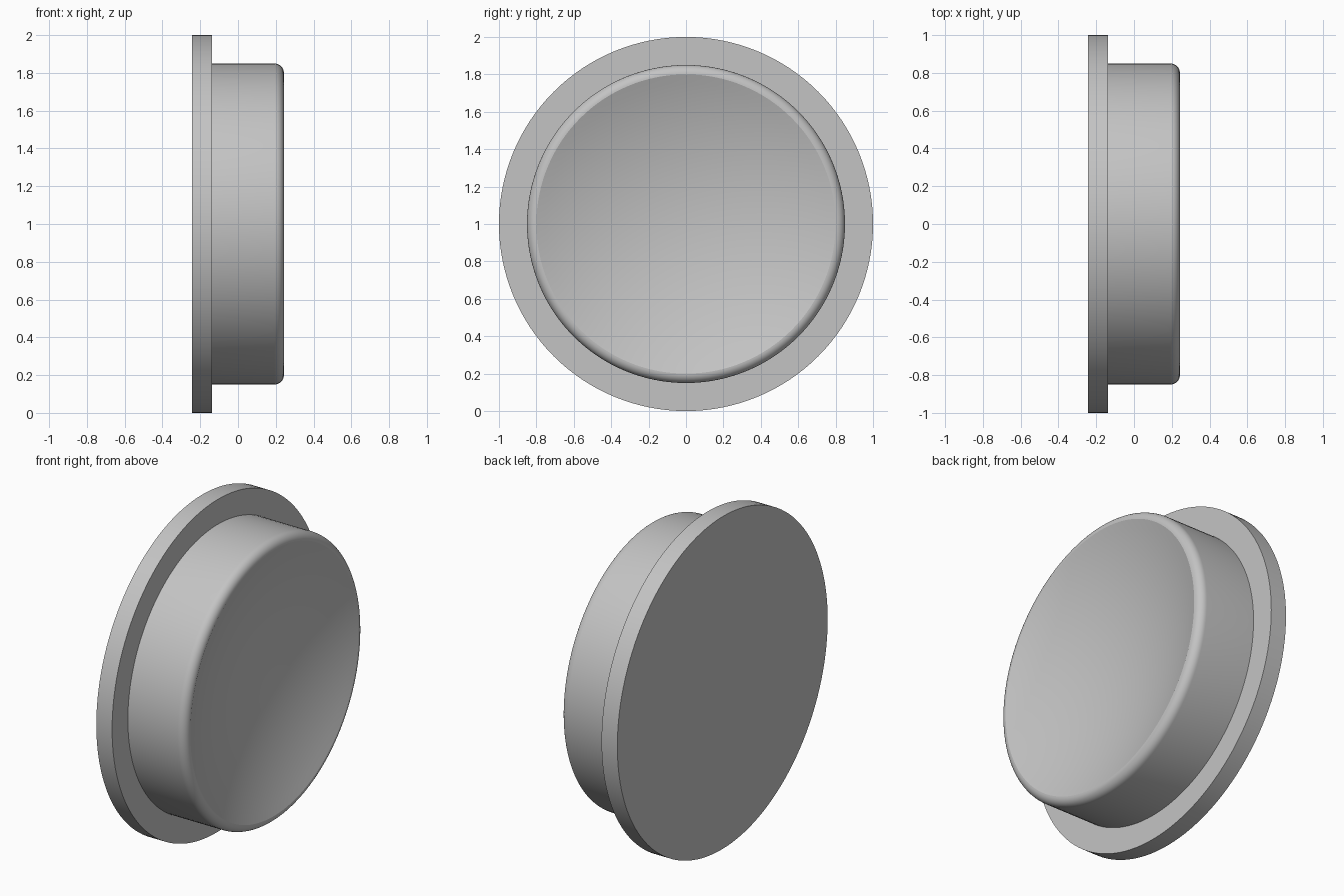
import bpy, bmesh
from math import sin, cos, pi, radians, asin
from mathutils import Vector, Matrix

cube = bpy.data.objects.get("Cube")
if cube:
    bpy.data.objects.remove(cube, do_unlink=True)

SEGMENTS = 128
HALF = 0.243          # half the thickness along x
FLANGE_FACE = -0.138  # inner face of the flange
BODY_R, FILLET = 0.85, 0.05
DISH_R, DISH_SPHERE = BODY_R - FILLET, 2.1

# Flat grey material
grey = bpy.data.materials.new("light grey")
grey.use_nodes = True
colour = (0.55, 0.55, 0.55, 1)
grey.diffuse_color = colour
grey.node_tree.nodes["Principled BSDF"].inputs["Base Color"].default_value = colour

# Half section (x, radius): flat back, flange, body wall
profile = [(-HALF, 0), (-HALF, 1), (FLANGE_FACE, 1), (FLANGE_FACE, BODY_R)]

# Rounded rim
for i in range(11):
    a = pi / 2 * i / 10
    profile.append((HALF - FILLET + FILLET * sin(a), DISH_R + FILLET * cos(a)))

# Shallow spherical dish
edge = asin(DISH_R / DISH_SPHERE)
centre_x = HALF + DISH_SPHERE * cos(edge)
for i in range(1, 17):
    a = edge * (1 - i / 16)
    profile.append((centre_x - DISH_SPHERE * cos(a), DISH_SPHERE * sin(a)))

# Revolve the section about the x axis
bm = bmesh.new()
verts = [bm.verts.new((x, 0, r)) for x, r in profile]
edges = [bm.edges.new(pair) for pair in zip(verts, verts[1:])]
bmesh.ops.spin(bm, geom=verts + edges, cent=(0, 0, 0), axis=(1, 0, 0),
               angle=2 * pi, steps=SEGMENTS, use_duplicate=False)
bmesh.ops.remove_doubles(bm, verts=bm.verts, dist=0.0001)
bmesh.ops.recalc_face_normals(bm, faces=bm.faces)
bmesh.ops.translate(bm, verts=bm.verts, vec=(0, 0, 1))

mesh = bpy.data.meshes.new("flanged_cap")
bm.to_mesh(mesh)
bm.free()
mesh.materials.append(grey)
cap = bpy.data.objects.new("flanged_cap", mesh)
bpy.context.collection.objects.link(cap)

# Smooth curved surfaces, crisp rims
bpy.ops.object.select_all(action="DESELECT")
cap.select_set(True)
bpy.context.view_layer.objects.active = cap
bpy.ops.object.shade_smooth_by_angle(angle=radians(15))
